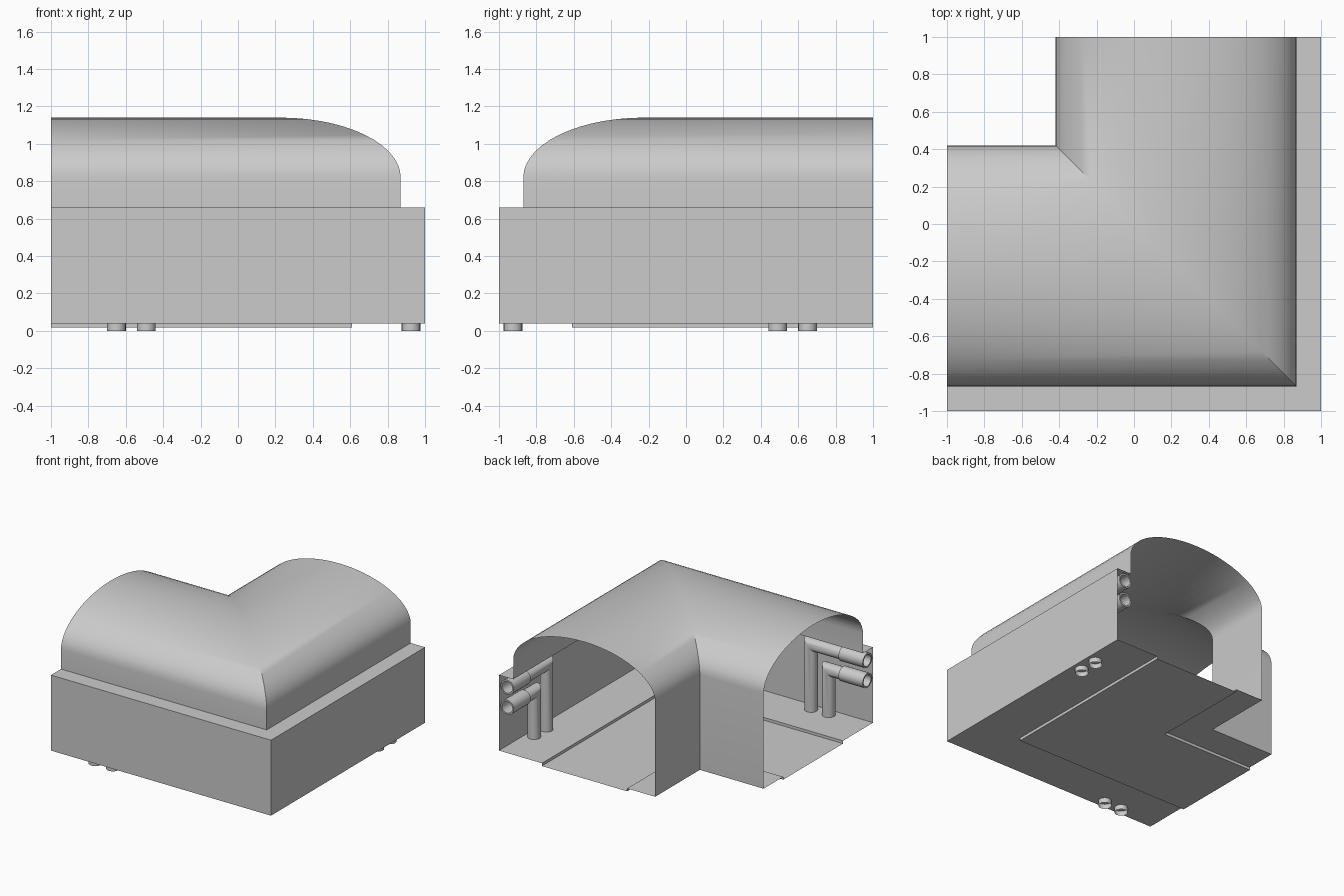
import bpy, bmesh, math

if "Cube" in bpy.data.objects:
    bpy.data.objects.remove(bpy.data.objects["Cube"])

def mesh_object(name, verts, faces, angle=40):
    me = bpy.data.meshes.new(name)
    me.from_pydata(verts, [], faces)
    ob = bpy.data.objects.new(name, me)
    bpy.context.collection.objects.link(ob)
    bpy.ops.object.select_all(action='DESELECT')
    bpy.context.view_layer.objects.active = ob
    ob.select_set(True)
    bpy.ops.object.shade_smooth_by_angle(angle=math.radians(angle))
    return ob

def bridge(rings):
    """Quads between successive closed rings of equal length."""
    n = len(rings[0])
    verts = [p for ring in rings for p in ring]
    faces = [(k*n + i, (k+1)*n + i, (k+1)*n + (i+1) % n, k*n + (i+1) % n)
             for k in range(len(rings) - 1) for i in range(n)]
    return verts, faces

# Tunnel shell: cross-section (distance outwards, height) swept round a mitred corner
MID, HALF, SPRING, RISE = 0.225, 0.645, 0.82, 0.32
profile = [(1, 0.04), (1, 0.66), (MID + HALF, 0.66)]
SEG = 28
for i in range(SEG + 1):
    t = math.pi * i / SEG
    profile.append((MID + HALF * math.cos(t), SPRING + RISE * math.sin(t)))
# inner wall down to the floor, then the sunken channel
profile += [(MID - HALF, 0.04), (-0.165, 0.04), (-0.165, 0.017),
            (0.61, 0.017), (0.61, 0.04)]
rings = [[(-1, -d, z) for d, z in profile],
         [(d, -d, z) for d, z in profile],
         [(d, 1, z) for d, z in profile]]
mesh_object("corner_tunnel_shell", *bridge(rings))

# Pipes: riser through the floor, mitred elbow, horizontal run, open sleeve
def pipe(name, x0, z0, mirrored):
    y0, n = -0.925, 20
    circle = [(math.cos(2*math.pi*i/n), math.sin(2*math.pi*i/n)) for i in range(n)]
    r = 0.05
    rings = [[(x0 + r*a, y0 + r*b, 0) for a, b in circle],
             [(x0 + r*a, y0 + r*b, z0 + r*a) for a, b in circle]]
    for x, rad in ((-0.78, r), (-0.78, 0.06), (-1, 0.06), (-1, 0.047), (-0.8, 0.047)):
        rings.append([(x, y0 + rad*b, z0 + rad*a) for a, b in circle])
    if mirrored:
        rings = [[(-y, -x, z) for x, y, z in ring] for ring in rings]
    verts, faces = bridge(rings)
    if not mirrored:
        faces = [f[::-1] for f in faces]
    mesh_object(name, verts, faces, 35)

for side, mirrored in (("left", False), ("back", True)):
    pipe(side + "_upper_pipe", -0.49, 0.58, mirrored)
    pipe(side + "_lower_pipe", -0.65, 0.415, mirrored)
